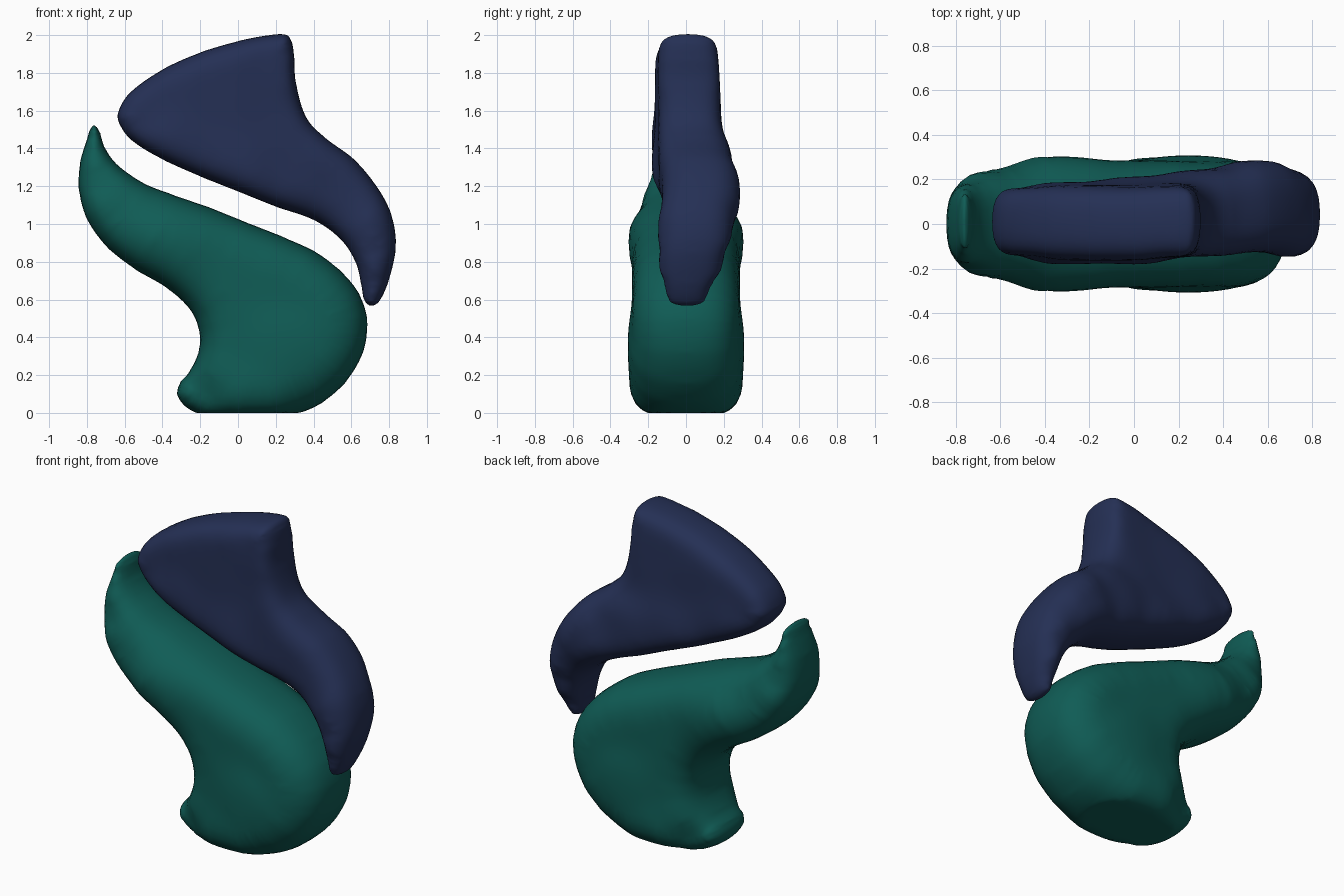
import bpy, bmesh, math
from mathutils import Vector
from mathutils.geometry import delaunay_2d_cdt

if "Cube" in bpy.data.objects:
    bpy.data.objects.remove(bpy.data.objects["Cube"])


def material(name, rgb):
    m = bpy.data.materials.new(name)
    m.diffuse_color = (*rgb, 1)
    m.use_nodes = True
    m.node_tree.nodes["Principled BSDF"].inputs["Base Color"].default_value = m.diffuse_color
    return m


def smooth_loop(pts, steps=8):
    """Closed Catmull-Rom curve through the points."""
    p = [Vector(q) for q in pts]
    n, out = len(p), []
    for i in range(n):
        a, b, c, d = p[i - 1], p[i], p[(i + 1) % n], p[(i + 2) % n]
        for k in range(steps):
            t = k / steps
            out.append(0.5 * (2 * b + (c - a) * t + (2 * a - 5 * b + 4 * c - d) * t * t
                              + (3 * b - a - 3 * c + d) * t ** 3))
    return out


def edge_distance(x, z, segs):
    best = 9.0
    for ax, az, dx, dz, l2 in segs:
        t = ((x - ax) * dx + (z - az) * dz) / l2
        t = 0.0 if t < 0 else 1.0 if t > 1 else t
        ex, ez = x - ax - t * dx, z - az - t * dz
        q = ex * ex + ez * ez
        if q < best:
            best = q
    return math.sqrt(best)


def inside(x, z, loop):
    hit = False
    for i in range(len(loop)):
        a, b = loop[i - 1], loop[i]
        if (a.y > z) != (b.y > z) and x < (b.x - a.x) * (z - a.y) / (b.y - a.y) + a.x:
            hit = not hit
    return hit


def depth_at(x, z, depths):
    """Blend the (x, z, front y, back y, rim radius) samples."""
    w = lo = hi = rad = 0.0
    for px, pz, a, b, r in depths:
        k = 1 / ((x - px) ** 2 + (z - pz) ** 2 + 0.012) ** 2
        w, lo, hi, rad = w + k, lo + k * a, hi + k * b, rad + k * r
    return lo / w, hi / w, rad / w


def pillow(name, outline, depths, radius, power, mat):
    """Solid with the given front outline, rounded over towards its rim."""
    loop = smooth_loop(outline)
    n = len(loop)
    if sum(loop[i - 1].cross(loop[i]) for i in range(n)) < 0:
        loop.reverse()
    segs = []
    for i in range(n):
        a, b = loop[i], loop[(i + 1) % n]
        segs.append((a.x, a.y, b.x - a.x, b.y - a.y, (b - a).length_squared))
    pts = list(loop)
    # inset rings follow the rim, a coarse grid fills the middle
    for u in (0.02, 0.06, 0.13, 0.24, 0.4, 0.65, 1.0):
        ring = []
        for i in range(n):
            t = (loop[(i + 1) % n] - loop[i - 1]).normalized()
            q = loop[i] + Vector((-t.y, t.x)) * u * radius
            if (edge_distance(q.x, q.y, segs) > 0.97 * u * radius and inside(q.x, q.y, loop)
                    and all((q - o).length_squared > 3e-5 for o in ring)):
                ring.append(q)
        pts += ring
    g = 0.035
    for i in range(-26, 27):
        for j in range(0, 60):
            x, z = i * g, j * g
            if inside(x, z, loop) and edge_distance(x, z, segs) > radius * 1.1:
                pts.append(Vector((x, z)))
    verts, _, tris, *_ = delaunay_2d_cdt(pts, [], [list(range(n))], 1, 1e-5)

    bm = bmesh.new()
    front, back = [], []
    for v in verts:
        d = edge_distance(v.x, v.y, segs)
        lo, hi, rad = depth_at(v.x, v.y, depths)
        mid, half = (lo + hi) / 2, (hi - lo) / 2
        if d < 1e-4:
            f = b = bm.verts.new((v.x, mid, v.y))
        else:
            y = half * (1 - (1 - min(d / rad, 1)) ** power) ** (1 / power)
            f = bm.verts.new((v.x, mid - y, v.y))
            b = bm.verts.new((v.x, mid + y, v.y))
        front.append(f)
        back.append(b)
    for t in tris:
        for side in (front, back):
            vs = [side[k] for k in t]
            if len(set(vs)) == 3 and not bm.faces.get(vs):
                bm.faces.new(vs)
    for _ in range(4):
        bmesh.ops.smooth_vert(bm, verts=bm.verts, factor=0.4,
                              use_axis_x=True, use_axis_y=True, use_axis_z=True)
    for v in bm.verts:          # flat foot on the ground
        v.co.z = max(v.co.z, 0)
    bmesh.ops.recalc_face_normals(bm, faces=bm.faces)
    for f in bm.faces:
        f.smooth = True
    me = bpy.data.meshes.new(name)
    bm.to_mesh(me)
    bm.free()
    me.materials.append(mat)
    ob = bpy.data.objects.new(name, me)
    bpy.context.collection.objects.link(ob)
    return ob


green = material("deep teal green", (0.005, 0.108, 0.092))
navy = material("navy blue", (0.018, 0.029, 0.09))

# lower curved form
pillow("lower_swoosh", [
    (-0.76, 1.525), (-0.73, 1.49), (-0.70, 1.40), (-0.63, 1.31), (-0.50, 1.22),
    (-0.35, 1.16), (-0.15, 1.09), (0.05, 1.01), (0.25, 0.93), (0.42, 0.85),
    (0.56, 0.74), (0.65, 0.62), (0.688, 0.48), (0.665, 0.32), (0.58, 0.17),
    (0.46, 0.06), (0.34, 0.0), (0.2, -0.035), (0.0, -0.04), (-0.15, -0.03),
    (-0.24, 0.005), (-0.295, 0.045), (-0.325, 0.10), (-0.31, 0.16), (-0.26, 0.22),
    (-0.21, 0.33), (-0.21, 0.44), (-0.26, 0.55), (-0.38, 0.66), (-0.55, 0.76),
    (-0.70, 0.88), (-0.80, 1.02), (-0.844, 1.17), (-0.84, 1.32), (-0.80, 1.46),
    (-0.783, 1.505)],
    [(-0.76, 1.48, -0.13, 0.155, 0.05), (-0.77, 1.25, -0.18, 0.18, 0.09),
     (-0.72, 1.05, -0.25, 0.25, 0.14), (-0.38, 0.95, -0.31, 0.31, 0.2),
     (-0.45, 1.18, -0.24, 0.24, 0.18), (0.05, 0.72, -0.285, 0.285, 0.2),
     (0.35, 0.68, -0.28, 0.28, 0.2), (0.25, 0.35, -0.31, 0.31, 0.22),
     (-0.27, 0.11, -0.18, 0.18, 0.07), (0.60, 0.45, -0.28, 0.28, 0.22),
     (0.08, 0.10, -0.305, 0.305, 0.17), (0.45, 0.15, -0.29, 0.29, 0.22),
     (-0.12, 0.30, -0.28, 0.28, 0.17)],
    0.2, 2.4, green)

# upper curved form
pillow("upper_swoosh", [
    (0.25, 2.005), (0.286, 1.965), (0.30, 1.88), (0.308, 1.75), (0.36, 1.57),
    (0.46, 1.46), (0.62, 1.34), (0.75, 1.18), (0.82, 1.03), (0.837, 0.87),
    (0.80, 0.70), (0.75, 0.59), (0.70, 0.565), (0.665, 0.60), (0.65, 0.68),
    (0.62, 0.80), (0.54, 0.92), (0.40, 1.02), (0.20, 1.09), (0, 1.17),
    (-0.20, 1.25), (-0.40, 1.34), (-0.55, 1.43), (-0.62, 1.51), (-0.637, 1.59),
    (-0.57, 1.70), (-0.40, 1.82), (-0.20, 1.91), (0, 1.97), (0.15, 2.0)],
    [(0.24, 1.95, -0.145, 0.165, 0.09), (0.28, 1.80, -0.15, 0.18, 0.07),
     (-0.05, 1.88, -0.165, 0.165, 0.11),
     (-0.57, 1.60, -0.14, 0.16, 0.09), (-0.10, 1.65, -0.165, 0.175, 0.12),
     (-0.35, 1.40, -0.185, 0.19, 0.12), (0, 1.25, -0.185, 0.215, 0.12),
     (0.25, 1.60, -0.145, 0.185, 0.11), (0.30, 1.30, -0.145, 0.245, 0.13),
     (0.55, 1.15, -0.125, 0.29, 0.15), (0.75, 0.95, -0.155, 0.255, 0.16),
     (0.73, 0.78, -0.155, 0.205, 0.12), (0.71, 0.62, -0.11, 0.115, 0.08)],
    0.13, 2.5, navy)
